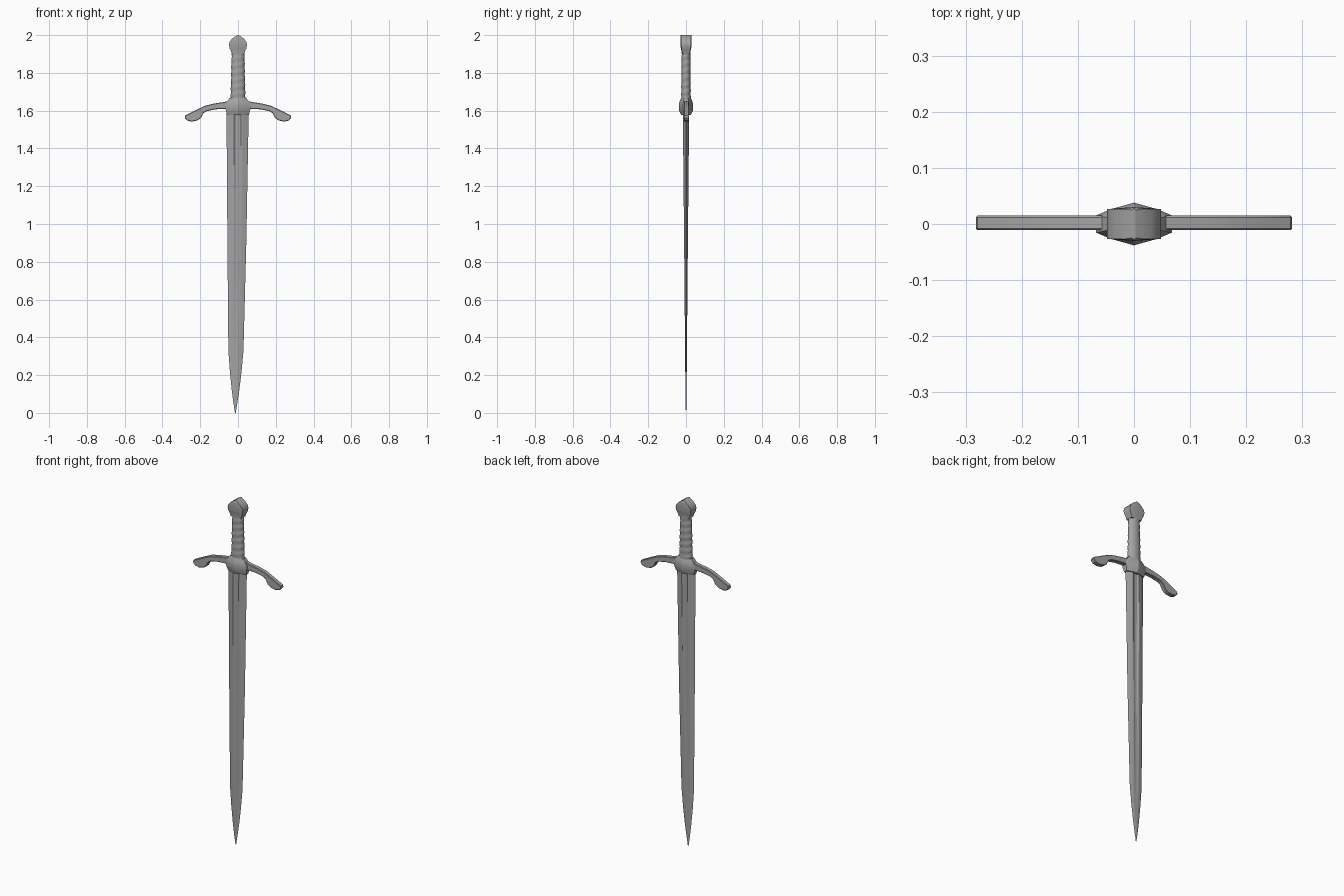
import bpy, bmesh, math

if "Cube" in bpy.data.objects:
    bpy.data.objects.remove(bpy.data.objects["Cube"])

# Dark steel shared by every part
steel = bpy.data.materials.new("dark_steel")
steel.diffuse_color = (0.37, 0.37, 0.37, 1)
steel.use_nodes = True
steel.node_tree.nodes["Principled BSDF"].inputs["Base Color"].default_value = steel.diffuse_color


def finish(name, bm, angle=30):
    bmesh.ops.recalc_face_normals(bm, faces=bm.faces)
    me = bpy.data.meshes.new(name)
    bm.to_mesh(me)
    bm.free()
    me.materials.append(steel)
    ob = bpy.data.objects.new(name, me)
    bpy.context.collection.objects.link(ob)
    bpy.ops.object.select_all(action='DESELECT')
    ob.select_set(True)
    bpy.context.view_layer.objects.active = ob
    bpy.ops.object.shade_smooth_by_angle(angle=math.radians(angle))
    return ob


def loft(name, rings, angle=30):
    """Skin a stack of equal-length point rings and cap both ends."""
    bm = bmesh.new()
    vs = [[bm.verts.new(p) for p in r] for r in rings]
    n = len(vs[0])
    for a, b in zip(vs, vs[1:]):
        for i in range(n):
            j = (i + 1) % n
            bm.faces.new((a[i], a[j], b[j], b[i]))
    bm.faces.new(vs[0])
    bm.faces.new(vs[-1])
    return finish(name, bm, angle)


# Blade: hexagonal section with a shallow fuller that fades out near the tip
def blade_ring(z, cx, half, thick, floor):
    front = [(-1, 0), (-0.5, 0.9), (-0.32, 1), (-0.14, floor),
             (0.14, floor), (0.32, 1), (0.5, 0.9), (1, 0)]
    pts = [(x, -y) for x, y in front] + [(x, y) for x, y in front[-2:0:-1]]
    return [(cx + x * half, y * thick, z) for x, y in pts]


loft("blade", [blade_ring(*r) for r in (
    (0.0, -0.014, 0.002, 0.001, 1), (0.05, -0.014, 0.010, 0.002, 1),
    (0.12, -0.013, 0.020, 0.003, 1), (0.22, -0.012, 0.031, 0.004, 1),
    (0.33, -0.011, 0.040, 0.005, 0.7), (0.9, -0.006, 0.050, 0.010, 0.6),
    (1.61, -0.002, 0.059, 0.017, 0.6))], 15)


# Pointed oval section shared by the guard centre and the pommel
def pointed_ring(z, a, b, corner, mid):
    half = [(a, corner * b), (0.6 * a, mid * b), (0, b),
            (-0.6 * a, mid * b), (-a, corner * b)]
    return [(x, y, z) for x, y in half] + [(x, -y, z) for x, y in half[::-1]]


# Guard centre swelling at mid height
loft("guard_block", [pointed_ring(*r, 0.4, 0.7) for r in (
    (1.578, 0.057, 0.026), (1.60, 0.064, 0.036), (1.63, 0.068, 0.038),
    (1.648, 0.058, 0.034), (1.668, 0.043, 0.025))], 25)

# Guard arms: curved flat bar ending in a drooping lobe, mirrored
ARM = [(0.03, 1.655), (0.08, 1.645), (0.13, 1.637), (0.175, 1.626), (0.225, 1.602),
       (0.279, 1.575), (0.282, 1.562), (0.270, 1.548), (0.245, 1.542), (0.215, 1.548),
       (0.195, 1.562), (0.182, 1.588), (0.165, 1.598), (0.12, 1.607), (0.03, 1.612)]


def arm(name, side):
    bm = bmesh.new()
    f = bm.faces.new([bm.verts.new((side * x, -0.011, z)) for x, z in ARM])
    ext = bmesh.ops.extrude_face_region(bm, geom=[f])
    bmesh.ops.translate(bm, vec=(0, 0.026, 0),
                        verts=[v for v in ext["geom"] if isinstance(v, bmesh.types.BMVert)])
    ob = finish(name, bm, 35)
    bev = ob.modifiers.new("edge", 'BEVEL')
    bev.width = 0.003
    bev.segments = 1
    bev.limit_method = 'ANGLE'
    bev.angle_limit = math.radians(60)


arm("guard_arm_right", 1)
arm("guard_arm_left", -1)

# Grip: oval handle with a spiral wrap
grip = []
STEPS, SIDES = 56, 20
for k in range(STEPS + 1):
    t = k / STEPS
    z = 1.66 + 0.265 * t
    ring = []
    for i in range(SIDES):
        a = 2 * math.pi * i / SIDES
        s = 1 + 0.035 * math.cos(2 * math.pi * 7 * t - a)
        ring.append(((0.039 - 0.006 * t) * s * math.cos(a),
                     (0.025 - 0.002 * t) * s * math.sin(a), z))
    grip.append(ring)
loft("grip", grip, 40)

# Pommel: rounded in front view, broad flat sides with a soft central ridge
loft("pommel", [pointed_ring(*r, 0.88, 0.94) for r in (
    (1.900, 0.033, 0.023), (1.915, 0.037, 0.024), (1.930, 0.045, 0.027),
    (1.950, 0.048, 0.030), (1.966, 0.044, 0.030), (1.982, 0.030, 0.030),
    (1.993, 0.015, 0.030), (2.0, 0.003, 0.028))], 30)
